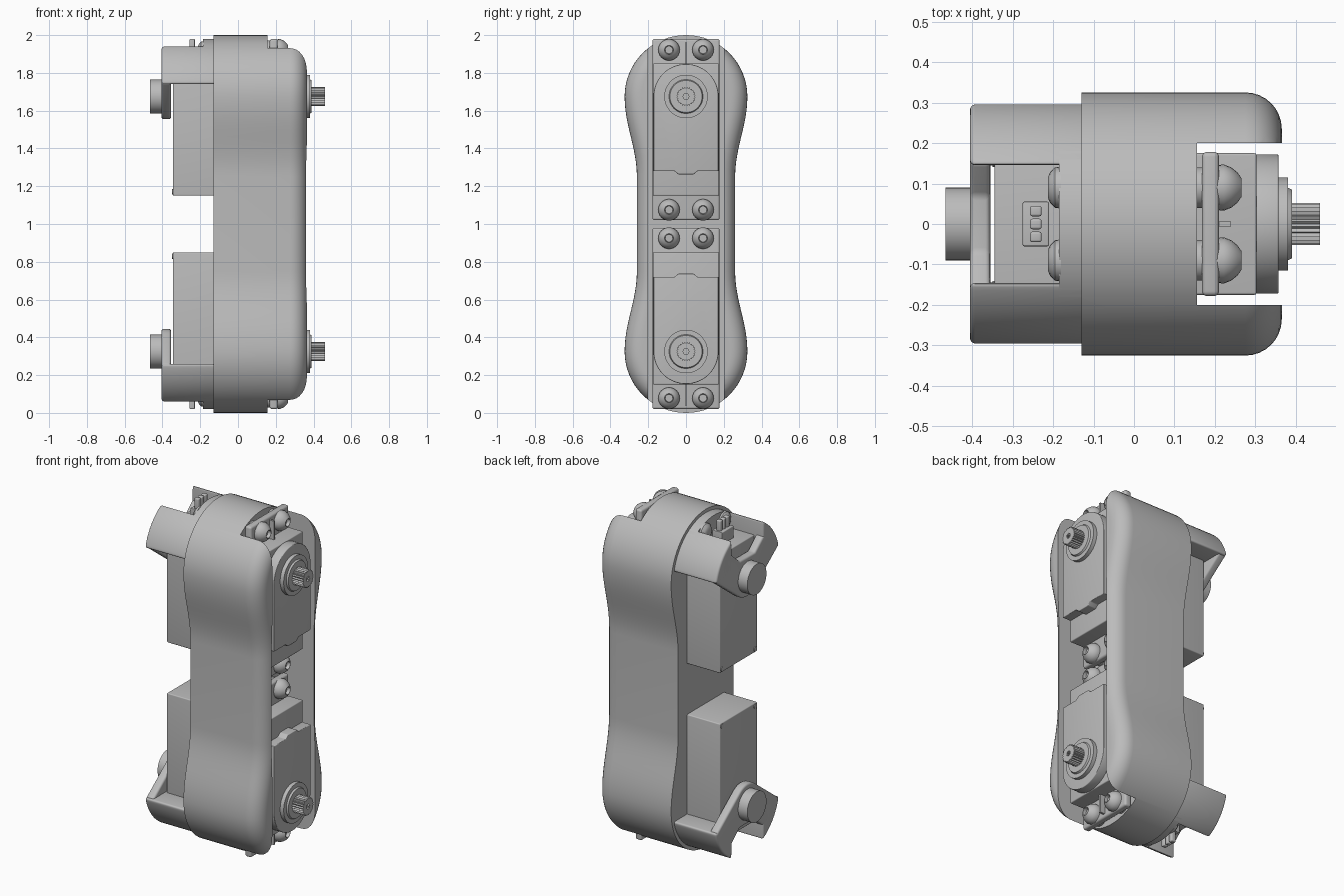
import bpy, bmesh, math
from math import sin, cos, pi

if "Cube" in bpy.data.objects:
    bpy.data.objects.remove(bpy.data.objects["Cube"], do_unlink=True)

GREY = (0.5, 0.5, 0.5, 1)
mat = bpy.data.materials.new("plain grey")
mat.use_nodes = True
mat.diffuse_color = GREY
mat.node_tree.nodes["Principled BSDF"].inputs["Base Color"].default_value = GREY

AXIS = 1.675   # height of the upper output shaft


def finish(name, bm, bevel=0, cutter=None, flip=False):
    """Turn a bmesh into a smooth-shaded object; flip mirrors it to the lower end."""
    bmesh.ops.remove_doubles(bm, verts=bm.verts, dist=1e-5)
    if flip:
        for v in bm.verts:
            v.co.z = 2 - v.co.z
    bmesh.ops.recalc_face_normals(bm, faces=bm.faces)
    mesh = bpy.data.meshes.new(name)
    bm.to_mesh(mesh)
    bm.free()
    mesh.materials.append(mat)
    ob = bpy.data.objects.new(name, mesh)
    bpy.context.collection.objects.link(ob)
    bpy.ops.object.select_all(action='DESELECT')
    ob.select_set(True)
    bpy.context.view_layer.objects.active = ob
    if bevel:
        m = ob.modifiers.new("bevel", 'BEVEL')
        m.width, m.segments, m.angle_limit = bevel, 4, math.radians(40)
        bpy.ops.object.modifier_apply(modifier=m.name)
    if cutter:
        m = ob.modifiers.new("cut", 'BOOLEAN')
        m.object, m.operation, m.solver = cutter, 'DIFFERENCE', 'EXACT'
        bpy.ops.object.modifier_apply(modifier=m.name)
        bpy.data.objects.remove(cutter, do_unlink=True)
    bpy.ops.object.shade_smooth_by_angle(angle=math.radians(35))
    return ob


def loft(name, rings, **kw):
    """Join equal rings of (x, y, z) points and cap both ends."""
    bm = bmesh.new()
    rows = [[bm.verts.new(p) for p in ring] for ring in rings]
    n = len(rows[0])
    for a, b in zip(rows, rows[1:]):
        for i in range(n):
            j = (i + 1) % n
            bm.faces.new((a[i], a[j], b[j], b[i]))
    bm.faces.new(rows[0])
    bm.faces.new(rows[-1])
    return finish(name, bm, **kw)


def prism(name, pts, x0, x1, **kw):
    return loft(name, [[(x, y, z) for y, z in pts] for x in (x0, x1)], **kw)


def box(name, x0, x1, y0, y1, z0, z1, **kw):
    return prism(name, [(y0, z0), (y1, z0), (y1, z1), (y0, z1)], x0, x1, **kw)


def arc(r, a0, a1, n, z=AXIS):
    """Points about the shaft; angles in degrees from +y."""
    angles = [math.radians(a0 + (a1 - a0) * i / n) for i in range(n + 1)]
    return [(r * cos(a), z + r * sin(a)) for a in angles]


def lathe(name, profile, y, z, n=32, **kw):
    """Revolve an (x, radius) profile about the x axis."""
    rings = [[(x, y + r * cos(2 * pi * i / n), z + r * sin(2 * pi * i / n))
              for i in range(n)] for x, r in profile]
    return loft(name, rings, **kw)


# Bone-shaped shell with a rounded front rim and a long slot
def waist(t):
    return 0.26 + 0.0325 * (1 + cos(pi * t))


half = arc(0.325, 90, 0, 16)
half += [(waist(i / 12), AXIS - 0.425 * i / 12) for i in range(1, 13)]
half += [(0.26, 1.0)]
half += [(y, 2 - z) for y, z in half[-2::-1]]
outline = half + [(-y, z) for y, z in half[-2:0:-1]]


def inset(pts, d):
    out = []
    for i, (y, z) in enumerate(pts):
        (ya, za), (yb, zb) = pts[i - 1], pts[(i + 1) % len(pts)]
        ty, tz = yb - ya, zb - za
        length = math.hypot(ty, tz)
        out.append((y + d * tz / length, z - d * ty / length))
    return out


RIM = 0.09
steps = [(-0.13, 0)] + [(0.365 - RIM + RIM * sin(a), RIM * (1 - cos(a)))
                        for a in [pi / 2 * i / 8 for i in range(9)]]
slot = box("slot_cutter", 0.155, 0.6, -0.2, 0.2, -0.2, 2.2)
slot.hide_render = True
loft("shell", [[(x, y, z) for y, z in inset(outline, d)] for x, d in steps], cutter=slot)

for flip in (False, True):
    end = "lower_" if flip else "upper_"
    k = dict(flip=flip)

    # Rear saddle between the arms
    a = math.degrees(math.acos(0.2 / 0.305))
    prism(end + "saddle", arc(0.305, a, 180 - a, 16) + [(-0.2, 1.86), (0.2, 1.86)],
          -0.185, 0, **k)

    # Two rear arms
    for s, side in ((1, "left"), (-1, "right")):
        pts = arc(0.305, 12.5, 61.5, 12) + [(0.145, 1.74)]
        prism(end + side + "_arm", [(s * y, z) for y, z in pts], -0.405, -0.1,
              bevel=0.03, **k)

    # Tapered pivot plate joining the arms, with its boss
    low = arc(0.12, -50, -130, 12)
    plate = [(0.07, 1.79), (0.15, 1.86), (0.25, 1.82), (0.29, 1.745)] + low
    plate += [(-y, z) for y, z in plate[3::-1]]
    prism(end + "pivot_plate", plate, -0.405, -0.355, bevel=0.012, **k)
    lathe(end + "pivot_boss", [(-0.465, 0.09), (-0.39, 0.09)], 0, AXIS, 40, **k)

    # Servo case, mounting tabs and gear cover
    box(end + "servo_case", -0.345, 0.303, -0.175, 0.175, 1.15, 1.85, bevel=0.006, **k)
    box(end + "servo_tabs", 0.168, 0.21, -0.178, 0.178, 1.02, 1.98, bevel=0.012, **k)
    box(end + "tab_rib", 0.2, 0.24, -0.006, 0.006, 1.85, 1.96, **k)
    cover = arc(0.172, 0, 180, 32) + [(-0.172, 1.28), (-0.06, 1.28), (-0.04, 1.262),
                                     (0.04, 1.262), (0.06, 1.28), (0.172, 1.28)]
    prism(end + "gear_cover", cover, 0.29, 0.357, bevel=0.004, **k)

    # Output collar and splined shaft with a centre hole
    lathe(end + "shaft_collar", [(0.35, 0.115), (0.38, 0.115), (0.38, 0.09),
                                 (0.39, 0.085), (0.39, 0.02)], 0, AXIS, 48, **k)
    teeth = 24
    rings = []
    for x, scale in ((0.38, 1), (0.46, 1), (0.46, 0.3), (0.43, 0.3)):
        ring = []
        for i in range(teeth * 2):
            r = scale * (0.052 if i % 2 else 0.045)
            ring.append((x, r * cos(pi * i / teeth), AXIS + r * sin(pi * i / teeth)))
        rings.append(ring)
    loft(end + "splined_shaft", rings, **k)

    # Domed mounting screws, spacers, rear nuts and case screws
    for s, side in ((1, "left"), (-1, "right")):
        y = 0.09 * s
        for z, row in ((1.922, "outer"), (1.075, "inner")):
            tag = end + side + "_" + row
            lathe(tag + "_screw", [(0.2, 0.055), (0.222, 0.057), (0.24, 0.05),
                                   (0.255, 0.038), (0.265, 0.024), (0.265, 0.022),
                                   (0.245, 0.02)], y, z, 24, **k)
            lathe(tag + "_spacer", [(0.15, 0.05), (0.175, 0.05)], y, z, 24, **k)
        lathe(end + side + "_rear_screw", [(-0.213, 0.025), (-0.207, 0.038),
                                          (-0.195, 0.05), (-0.18, 0.052)],
              y, 1.915, 24, **k)
        lathe(end + side + "_case_screw", [(-0.349, 0.014), (-0.34, 0.014)],
              0.155 * s, 1.17, 16, **k)

    # Cable socket with three leads
    box(end + "cable_socket", -0.275, -0.21, -0.055, 0.055, 1.84, 1.92, bevel=0.004, **k)
    for i in (-1, 0, 1):
        box(end + "cable_lead", -0.257, -0.228, 0.032 * i - 0.013, 0.032 * i + 0.013,
            1.9, 1.98, bevel=0.006, **k)
